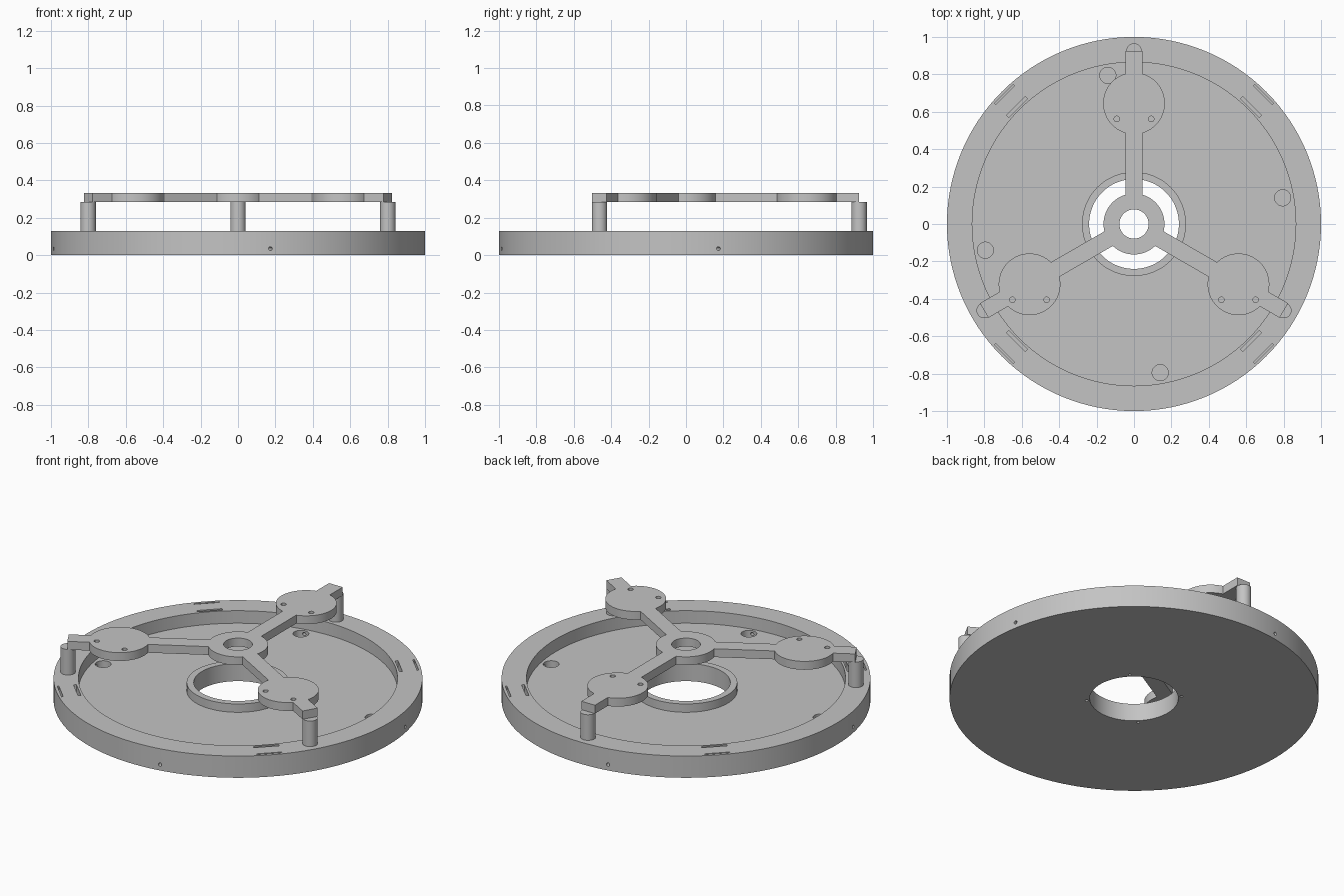
import bpy
import bmesh
from math import radians, cos, sin, pi
from mathutils import Matrix, Vector

cube = bpy.data.objects.get("Cube")
if cube:
    bpy.data.objects.remove(cube, do_unlink=True)

grey = bpy.data.materials.new("plain grey")
grey.use_nodes = True
grey.diffuse_color = (0.55, 0.55, 0.55, 1)
grey.node_tree.nodes["Principled BSDF"].inputs["Base Color"].default_value = (0.55, 0.55, 0.55, 1)


def make_object(name, bm):
    bmesh.ops.recalc_face_normals(bm, faces=bm.faces)
    mesh = bpy.data.meshes.new(name)
    bm.to_mesh(mesh)
    bm.free()
    mesh.materials.append(grey)
    obj = bpy.data.objects.new(name, mesh)
    bpy.context.collection.objects.link(obj)
    return obj


def cylinder(name, x, y, z0, z1, r, sides=48):
    bm = bmesh.new()
    bmesh.ops.create_cone(bm, cap_ends=True, segments=sides, radius1=r, radius2=r,
                          depth=z1 - z0, matrix=Matrix.Translation((x, y, (z0 + z1) / 2)))
    return make_object(name, bm)


def radial_rod(name, angle, r0, r1, z, r):
    """Thin rod lying along a radius."""
    bm = bmesh.new()
    place = (Matrix.Rotation(angle, 4, 'Z') @ Matrix.Translation(((r0 + r1) / 2, 0, z))
             @ Matrix.Rotation(pi / 2, 4, 'Y'))
    bmesh.ops.create_cone(bm, cap_ends=True, segments=16, radius1=r, radius2=r,
                          depth=r1 - r0, matrix=place)
    return make_object(name, bm)


def radial_box(name, angle, r0, r1, width, z0, z1):
    """Box between two radii, turned to an angle."""
    bm = bmesh.new()
    place = (Matrix.Rotation(angle, 4, 'Z')
             @ Matrix.Translation(((r0 + r1) / 2, 0, (z0 + z1) / 2))
             @ Matrix.Diagonal((r1 - r0, width, z1 - z0, 1)))
    bmesh.ops.create_cube(bm, size=1, matrix=place)
    return make_object(name, bm)


def lathe(name, profile, steps):
    bm = bmesh.new()
    verts = [bm.verts.new((r, 0, z)) for r, z in profile]
    edges = [bm.edges.new((a, b)) for a, b in zip(verts, verts[1:] + verts[:1])]
    bmesh.ops.spin(bm, geom=verts + edges, cent=(0, 0, 0), axis=(0, 0, 1),
                   angle=2 * pi, steps=steps, use_merge=False)
    bmesh.ops.remove_doubles(bm, verts=bm.verts, dist=1e-4)
    return make_object(name, bm)


def combine(target, tool, operation):
    mod = target.modifiers.new("combine", 'BOOLEAN')
    mod.operation = operation
    mod.solver = 'EXACT'
    mod.object = tool
    bpy.context.view_layer.objects.active = target
    bpy.ops.object.modifier_apply(modifier=mod.name)
    bpy.data.objects.remove(tool, do_unlink=True)


def smooth(obj):
    bpy.ops.object.select_all(action='DESELECT')
    obj.select_set(True)
    bpy.context.view_layer.objects.active = obj
    bpy.ops.object.shade_smooth_by_angle(angle=radians(30))


# Dish with raised rim, sunken floor and collar around the bore
RIM, FLOOR = 0.13, 0.055
dish = lathe("base_dish", [(0.24, 0), (1, 0), (1, RIM), (0.865, RIM), (0.865, FLOOR),
                           (0.278, FLOOR), (0.278, 0.105), (0.24, 0.105)], 128)

for k in range(4):
    a = radians(10 + 90 * k)
    d = radians(45 + 90 * k)
    # floor pocket and the side screw hole leading into it
    combine(dish, cylinder("cut", 0.807 * cos(a), 0.807 * sin(a), 0.015, 0.09, 0.043), 'DIFFERENCE')
    combine(dish, radial_rod("cut", a, 0.807, 1.05, 0.035, 0.01), 'DIFFERENCE')
    # narrow slots in the rim
    combine(dish, radial_box("cut", d, 0.877, 0.893, 0.14, 0.07, 0.2), 'DIFFERENCE')
    combine(dish, radial_box("cut", d, 0.974, 0.983, 0.14, 0.07, 0.2), 'DIFFERENCE')
    # small hole under the collar
    combine(dish, cylinder("cut", 0.258 * cos(d), 0.258 * sin(d), -0.05, 0.04, 0.008, 16), 'DIFFERENCE')
smooth(dish)

# Three-armed frame: hub, arms and round pads
LOW, HIGH = 0.283, 0.333
ARMS = [radians(90 + 120 * k) for k in range(3)]
frame = cylinder("arm_frame", 0, 0, LOW, HIGH, 0.163, 64)
pads = [Vector((0.645 * cos(a), 0.645 * sin(a))) for a in ARMS]
for a, pad in zip(ARMS, pads):
    combine(frame, radial_box("add", a, 0.1, 0.925, 0.09, LOW, HIGH), 'UNION')
    combine(frame, cylinder("add", pad.x, pad.y, LOW, HIGH, 0.165, 64), 'UNION')
combine(frame, cylinder("cut", 0, 0, 0.2, 0.4, 0.078), 'DIFFERENCE')
for pad in pads:
    for side in (-1, 1):
        combine(frame, cylinder("cut", pad.x + side * 0.092, pad.y - 0.083, 0.2, 0.4, 0.015, 20),
                'DIFFERENCE')
smooth(frame)

# Posts carrying the arm ends
for name, a in zip(("back_post", "right_post", "left_post"), ARMS):
    smooth(cylinder(name, 0.925 * cos(a), 0.925 * sin(a), RIM, LOW, 0.041))
